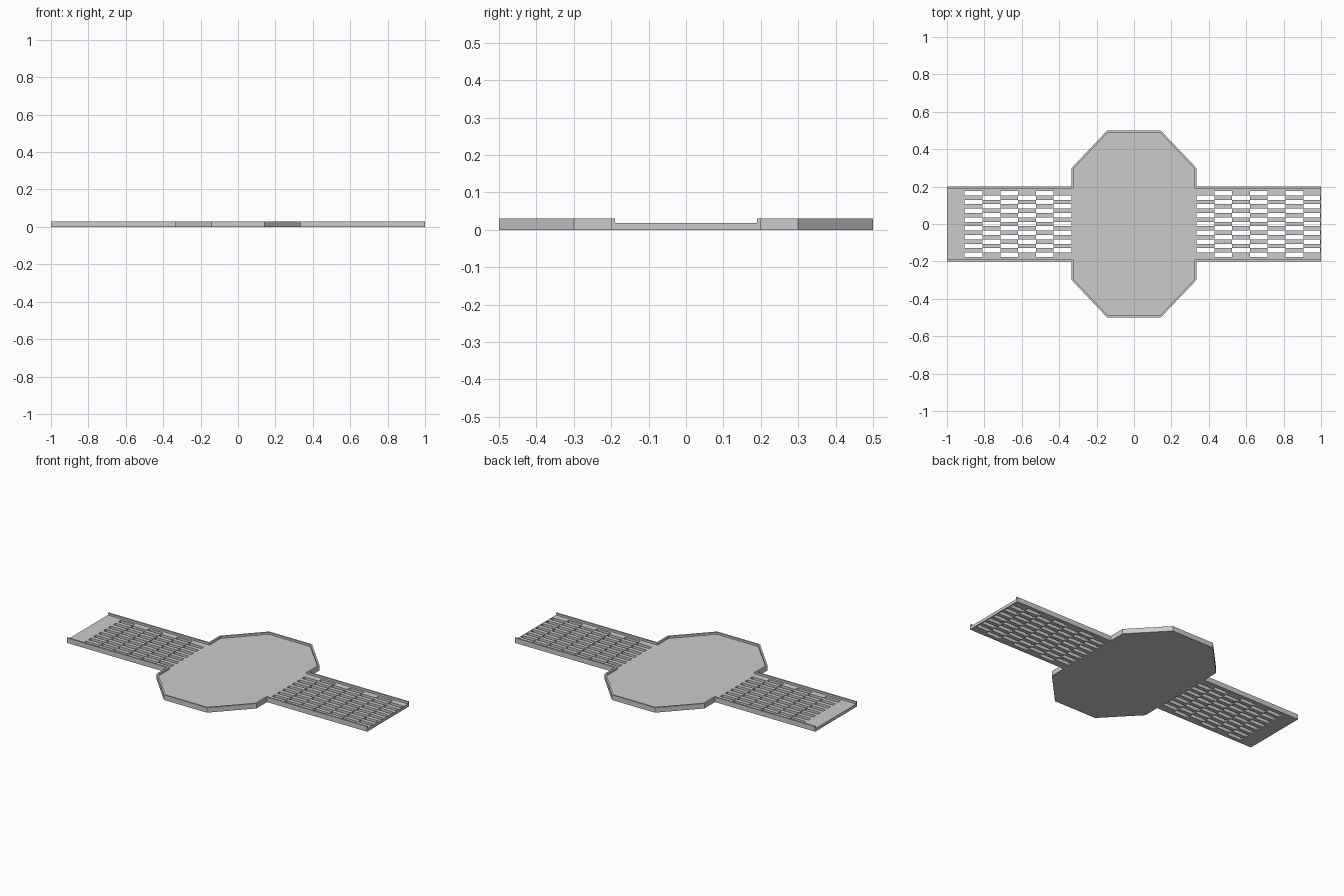
import bpy, bmesh
from mathutils import Vector

if "Cube" in bpy.data.objects:
    bpy.data.objects.remove(bpy.data.objects["Cube"])

WALL, RIM_H, FLOOR_H = 0.01, 0.03, 0.018


def flat_part(name, polys, height):
    """Flat polygons in the ground plane, thickened upward."""
    bm = bmesh.new()
    for poly in polys:
        bm.faces.new([bm.verts.new((x, y, 0)) for x, y in poly])
    bmesh.ops.remove_doubles(bm, verts=bm.verts[:], dist=1e-5)
    for f in bm.faces:
        f.normal_update()
        if f.normal.z < 0:
            f.normal_flip()
    me = bpy.data.meshes.new(name)
    bm.to_mesh(me)
    bm.free()
    ob = bpy.data.objects.new(name, me)
    bpy.context.collection.objects.link(ob)
    mod = ob.modifiers.new("Thickness", 'SOLIDIFY')
    mod.thickness, mod.offset = height, 1
    return ob


def inset(path, d):
    """Mitred offset to the right of an open path."""
    pts = [Vector(p) for p in path]
    out = []
    for i, p in enumerate(pts):
        dirs = []
        if i > 0:
            dirs.append((p - pts[i - 1]).normalized())
        if i < len(pts) - 1:
            dirs.append((pts[i + 1] - p).normalized())
        ns = [Vector((t.y, -t.x)) for t in dirs]
        m = sum(ns, Vector((0, 0))).normalized()
        out.append(tuple(p + m * (d / m.dot(ns[0]))))
    return out


# Rim wall running along both arms and around the octagon
half = [(-1, 0.2), (-0.333, 0.2), (-0.333, 0.3), (-0.143, 0.5)]
outer = half + [(-x, y) for x, y in reversed(half)]
inner = inset(outer, WALL)
quads = [(outer[i], outer[i + 1], inner[i + 1], inner[i]) for i in range(len(outer) - 1)]
rim = flat_part("rim_wall", quads, RIM_H)
mir = rim.modifiers.new("Mirror", 'MIRROR')
mir.use_axis = (False, True, False)
mir.use_mirror_merge = False

# Octagonal centre floor
x0 = 0.335
top = [(-x0, 0.19)] + inner[1:-1] + [(x0, 0.19)]
flat_part("octagon_floor", [top + [(x, -y) for x, y in reversed(top)]], FLOOR_H)

# Arm grilles: alternating columns of staggered slots
COLS, ROWS = 7, 17
cw, rh = (1 - x0) / COLS, 0.4 / ROWS


def grille(name, start, first, count):
    cells = []
    for c in range(count):
        a, b = start + c * cw, start + (c + 1) * cw
        for r in range(ROWS):
            is_open = 0 < r < ROWS - 1 and (r + c + first) % 2 == 0
            if not is_open:
                lo = max(-0.19, -0.2 + r * rh)
                hi = min(0.19, -0.2 + (r + 1) * rh)
                cells.append([(a, lo), (b, lo), (b, hi), (a, hi)])
    flat_part(name, cells, FLOOR_H)


grille("right_grille", x0, 0, COLS)
grille("left_grille", -1 + cw, 1, COLS - 1)

# Solid plate at the left end, thin closing bar at the right end
for name, a, b in (("left_end_plate", -1, -1 + cw), ("right_end_bar", 0.994, 1)):
    flat_part(name, [[(a, -0.19), (b, -0.19), (b, 0.19), (a, 0.19)]], FLOOR_H)
